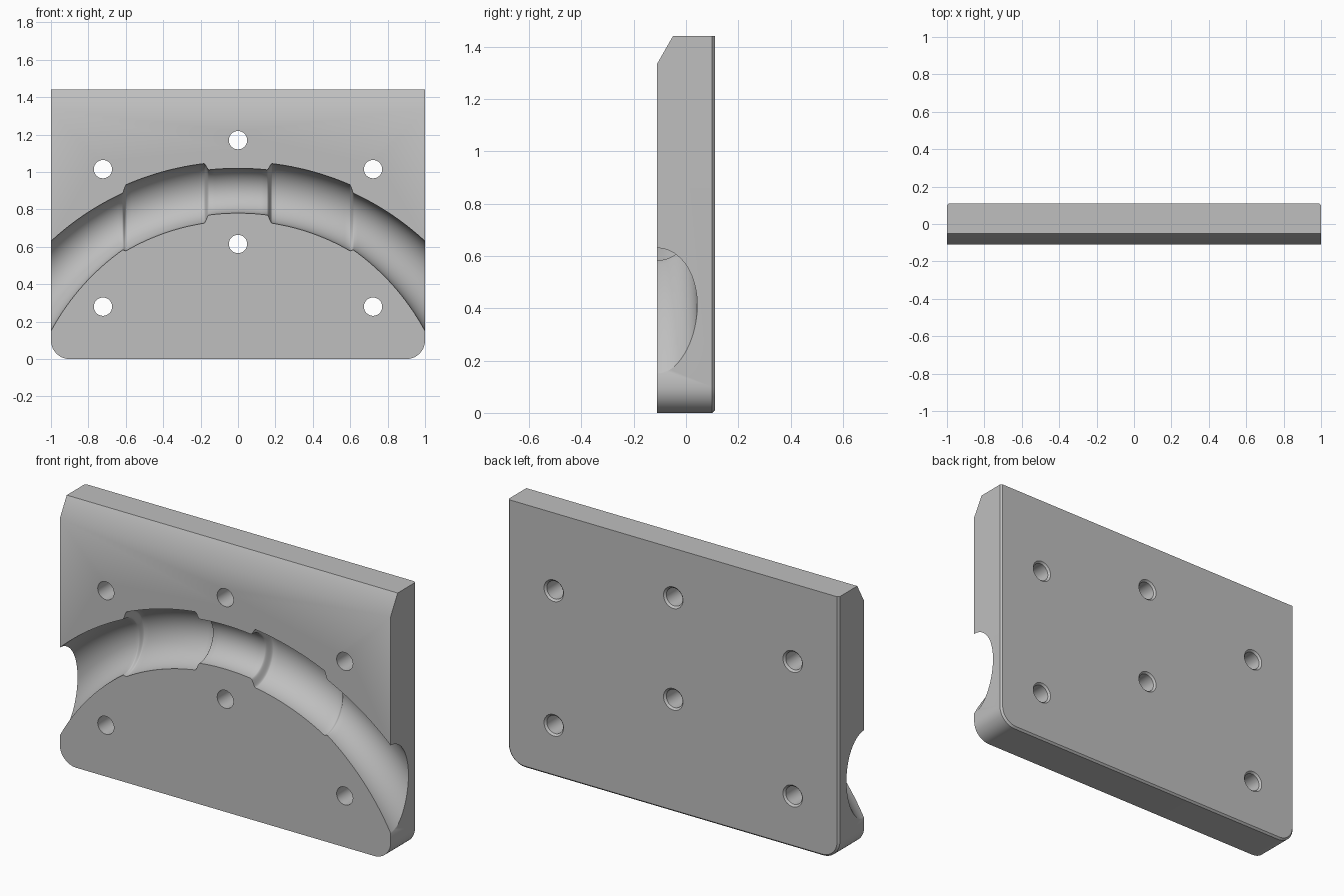
import bpy
import bmesh
from math import sin, cos, pi, sqrt
from mathutils import Vector

cube = bpy.data.objects.get("Cube")
if cube:
    bpy.data.objects.remove(cube, do_unlink=True)

FRONT, BACK, TOP = -0.11, 0.11, 1.44

grey = bpy.data.materials.new("light_grey")
grey.use_nodes = True
colour = (0.52, 0.52, 0.52, 1)
grey.diffuse_color = colour
grey.node_tree.nodes["Principled BSDF"].inputs["Base Color"].default_value = colour


def loft(name, rings):
    """Solid through a list of equal-length closed rings."""
    bm = bmesh.new()
    loops = [[bm.verts.new(p) for p in ring] for ring in rings]
    n = len(loops[0])
    for a, b in zip(loops, loops[1:]):
        for i in range(n):
            j = (i + 1) % n
            bm.faces.new((a[i], a[j], b[j], b[i]))
    bm.faces.new(loops[0])
    bm.faces.new(loops[-1])
    bmesh.ops.recalc_face_normals(bm, faces=bm.faces)
    mesh = bpy.data.meshes.new(name)
    bm.to_mesh(mesh)
    bm.free()
    mesh.materials.append(grey)
    obj = bpy.data.objects.new(name, mesh)
    bpy.context.collection.objects.link(obj)
    return obj


def outline(y, inset, corner=0.1, steps=16):
    """Plate outline with two rounded bottom corners."""
    pts = [(1 - inset, y, TOP), (-1 + inset, y, TOP)]
    for side in (-1, 1):
        for i in range(steps + 1):
            a = i / steps * pi / 2
            if side == 1:
                a = pi / 2 - a
            r = corner - inset
            pts.append((side * (1 - corner + r * cos(a)), y, corner - r * sin(a)))
    return pts


# Plate with a fine bevel round the back edge
plate = loft("plate", [outline(FRONT, 0), outline(BACK - 0.01, 0), outline(BACK, 0.01)])

# Sloped top front edge
bm = bmesh.new()
bm.from_mesh(plate.data)
cut = bmesh.ops.bisect_plane(bm, geom=bm.verts[:] + bm.edges[:] + bm.faces[:],
                             plane_co=Vector((0, FRONT, 1.335)),
                             plane_no=Vector((0, -0.105, 0.06)), clear_outer=True)
rim = [e for e in cut["geom_cut"] if isinstance(e, bmesh.types.BMEdge)]
bmesh.ops.holes_fill(bm, edges=rim)
bmesh.ops.recalc_face_normals(bm, faces=bm.faces)
bm.to_mesh(plate.data)
bm.free()


# Arched groove: neck in the middle, wide collars, flared ends
ARC_Z = -0.45


def blend(a, b, t):
    t = min(max(t, 0), 1)
    return a + (b - a) * t * t * (3 - 2 * t)


def groove_size(x):
    """Outer and inner arc radius at a distance from the middle."""
    x = abs(x)
    t = max(0, (x - 0.61) / 0.39)
    end_inner = 1.204 - 0.038 * t
    if x < 0.4:
        s = (x - 0.155) / 0.028
        return blend(1.47, 1.506, s), blend(1.23, 1.19, s)
    s = (x - 0.597) / 0.022
    return blend(1.506, 1.472, s), blend(1.19, end_inner, s)


def groove_ring(x, steps=64):
    outer, inner = groove_size(x)
    mid, r = (outer + inner) / 2, (outer - inner) / 2
    ring = []
    for i in range(steps):
        a = 2 * pi * (i + 0.5) / steps
        rho = mid + r * cos(a)
        ring.append((x, FRONT + r * sin(a), ARC_Z + sqrt(rho * rho - x * x)))
    return ring


def span(a, b, n):
    return [a + (b - a) * i / n for i in range(n)]


half = (span(0, 0.155, 5) + span(0.155, 0.183, 8) + span(0.183, 0.597, 16)
        + span(0.597, 0.619, 8) + span(0.619, 1.04, 20) + [1.04])
stations = [-x for x in reversed(half[1:])] + half
cutters = [loft("groove_cutter", [groove_ring(x) for x in stations])]


# Screw holes, slightly flared at the back
def circle(x, y, z, r, steps=32):
    return [(x + r * cos(2 * pi * i / steps), y, z + r * sin(2 * pi * i / steps))
            for i in range(steps)]


holes = [(0, 1.17), (0, 0.615)]
holes += [(s * 0.722, z) for s in (-1, 1) for z in (1.015, 0.28)]
for x, z in holes:
    cutters.append(loft("hole_cutter", [
        circle(x, y, z, r) for y, r in
        ((FRONT - 0.05, 0.049), (BACK - 0.01, 0.049), (BACK + 0.01, 0.069))]))

bpy.ops.object.select_all(action="DESELECT")
plate.select_set(True)
bpy.context.view_layer.objects.active = plate
for cutter in cutters:
    cutter.hide_render = True
    mod = plate.modifiers.new("cut", "BOOLEAN")
    mod.operation = "DIFFERENCE"
    mod.solver = "EXACT"
    mod.object = cutter
    bpy.ops.object.modifier_apply(modifier=mod.name)
    bpy.data.objects.remove(cutter, do_unlink=True)

bpy.ops.object.shade_smooth_by_angle(angle=pi / 6)
